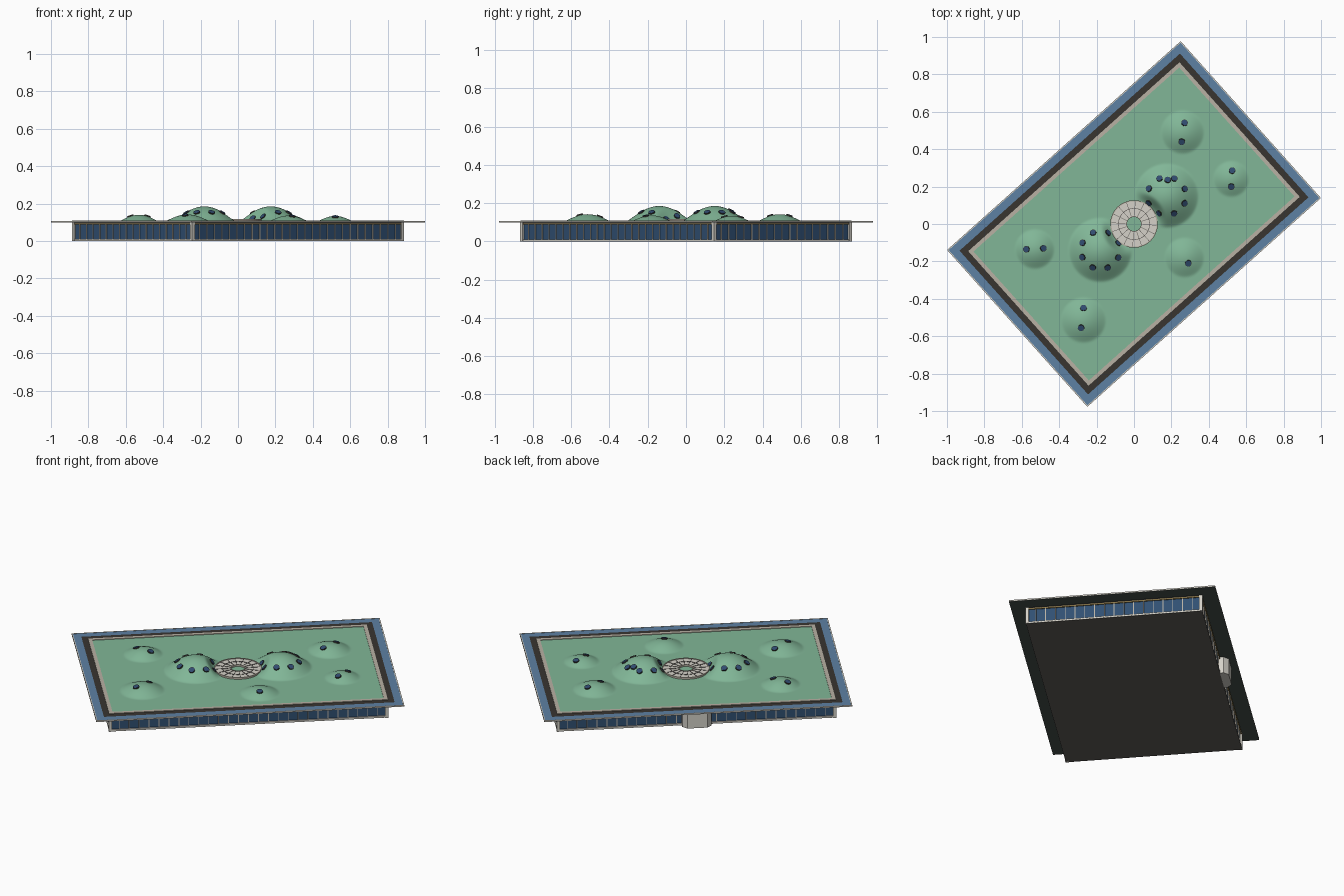
import bpy, bmesh, math
from mathutils import Vector, Matrix

if "Cube" in bpy.data.objects:
    bpy.data.objects.remove(bpy.data.objects["Cube"])

ROT = Matrix.Rotation(math.radians(41.8), 4, 'Z')
INV = ROT.inverted()
HX, HY = 0.8375, 0.5625        # roof half sizes
BX, BY = 0.757, 0.480          # wall half sizes


def mat(name, r, g, b):
    m = bpy.data.materials.new(name)
    m.diffuse_color = (r, g, b, 1)
    m.use_nodes = True
    m.node_tree.nodes["Principled BSDF"].inputs["Base Color"].default_value = m.diffuse_color
    return m


GREEN = mat("grass", .22, .47, .31)
BLUE = mat("solar_blue", .11, .22, .37)
DARK = mat("dark_gutter", .04, .035, .03)
TAN = mat("stone", .48, .44, .37)
PALE = mat("pale_metal", .66, .64, .58)
GLASS = mat("wall_glass", .03, .08, .17)
SKY = mat("skylight_glass", .03, .07, .16)
GOLD = mat("gold_trim", .35, .25, .09)
BASE = mat("base_grey", .12, .11, .10)
SOFFIT = mat("soffit", .06, .08, .07)


def finish(name, bm, material, smooth=False):
    bmesh.ops.recalc_face_normals(bm, faces=bm.faces[:])
    me = bpy.data.meshes.new(name)
    bm.to_mesh(me)
    bm.free()
    me.materials.append(material)
    if smooth:
        me.polygons.foreach_set("use_smooth", [True] * len(me.polygons))
    ob = bpy.data.objects.new(name, me)
    ob.matrix_world = ROT
    bpy.context.collection.objects.link(ob)
    return ob


def add_box(bm, c, s):
    bmesh.ops.create_cube(bm, size=1, matrix=Matrix.Translation(c) @ Matrix.Diagonal((*s, 1)))


def box(name, c, s, material):
    bm = bmesh.new()
    add_box(bm, c, s)
    return finish(name, bm, material)


def frame(name, ox, oy, w, z0, z1, material):
    """Mitred rectangular frame of width w."""
    bm = bmesh.new()
    loops = []
    for d, z in ((0, z0), (0, z1), (w, z1), (w, z0)):
        x, y = ox - d, oy - d
        loops.append([bm.verts.new(p) for p in ((x, y, z), (-x, y, z), (-x, -y, z), (x, -y, z))])
    for i in range(4):
        a, b = loops[i], loops[(i + 1) % 4]
        for k in range(4):
            j = (k + 1) % 4
            bm.faces.new((a[k], a[j], b[j], b[k]))
    return finish(name, bm, material)


def roof_frame(name, d0, d1, z0, z1, material):
    return frame(name, HX - d0, HY - d0, d1 - d0, z0, z1, material)


# Building body
box("floor_slab", (0, 0, .004), (2 * BX, 2 * BY, .008), BASE)
box("glass_walls", (0, 0, .051), (2 * BX - .012, 2 * BY - .012, .098), GLASS)
frame("base_trim", BX + .001, BY + .001, .012, .001, .011, PALE)
frame("gold_cornice", BX + .001, BY + .001, .012, .088, .094, GOLD)
frame("top_beam", BX, BY, .012, .094, .1, DARK)

# Vertical mullions and corner posts
bm = bmesh.new()
for half, other, n, swap in ((BX, BY, 28, False), (BY, BX, 18, True)):
    for i in range(1, n):
        t = -half + 2 * half * i / n
        for s in (-1, 1):
            c, d = (t, s * (other - .005)), (.004, .008)
            if swap:
                c, d = c[::-1], d[::-1]
            add_box(bm, (*c, .05), (*d, .08))
finish("mullions", bm, TAN)
bm = bmesh.new()
for sx in (-1, 1):
    for sy in (-1, 1):
        add_box(bm, (sx * (BX - .006), sy * (BY - .006), .05), (.018, .018, .1))
finish("corner_posts", bm, PALE)

# Entrance bay on the back left side
bm = bmesh.new()
plan = ((-.08, BY - .01), (-.08, BY + .02), (-.055, BY + .045),
        (.055, BY + .045), (.08, BY + .02), (.08, BY - .01))
f = bm.faces.new([bm.verts.new((x, y, 0)) for x, y in plan])
ext = bmesh.ops.extrude_face_region(bm, geom=[f])
bmesh.ops.translate(bm, vec=(0, 0, .098), verts=[v for v in ext["geom"] if isinstance(v, bmesh.types.BMVert)])
finish("entrance_bay", bm, PALE)

# Roof edge bands
roof_frame("canopy_soffit", .002, .1, .0985, .1005, SOFFIT)
roof_frame("canopy_rim", 0, .006, .099, .107, PALE)
roof_frame("solar_canopy", .006, .047, .1005, .106, BLUE)
roof_frame("roof_gutter", .047, .08, .1005, .106, DARK)
roof_frame("roof_parapet", .08, .1, .1, .109, TAN)

# Rolling green roof: x, y, radius, height
DOMES = [(.175, .15, .17, .079), (-.18, -.14, .17, .079), (.26, .49, .115, .036),
         (.52, .24, .095, .028), (.27, -.18, .105, .03), (-.53, -.135, .105, .034),
         (-.27, -.515, .12, .036)]
LOCAL = [(INV @ Vector((x, y, 0)), r, h) for x, y, r, h in DOMES]


def height(x, y):
    z = .106
    for c, r, h in LOCAL:
        t = ((x - c.x) ** 2 + (y - c.y) ** 2) / (r * r)
        if t < 1:
            z += h * (1 - t) ** 1.25
    k = min(1, max(0, (math.hypot(x, y) - .11) / .07))
    return .106 + (z - .106) * k * k * (3 - 2 * k)


bm = bmesh.new()
NX, NY = 190, 120
bmesh.ops.create_grid(bm, x_segments=NX, y_segments=NY, size=1)
for v in bm.verts:
    v.co.x *= HX - .098
    v.co.y *= HY - .098
    v.co.z = height(v.co.x, v.co.y)
finish("green_roof", bm, GREEN, True)

# Round skylights laid on the dome slopes
spots = []
for (cx, cy, *_), a0 in ((DOMES[0], 22), (DOMES[1], 22)):
    for i in range(8):
        a = math.radians(a0 + 45 * i)
        spots.append((cx + .103 * math.cos(a), cy + .1 * math.sin(a)))
spots += [(.18, .235), (.27, .54), (.255, .44), (.525, .285), (.52, .2), (.29, -.21),
          (-.575, -.135), (-.485, -.13), (-.27, -.45), (-.283, -.555)]
for name, rad, depth, lift, material in (("skylight_rims", .0175, .007, .0015, DARK),
                                         ("skylights", .0155, .007, .0025, SKY)):
    bm = bmesh.new()
    for x, y in spots:
        p = INV @ Vector((x, y, 0))
        e = .008
        n = Vector((height(p.x - e, p.y) - height(p.x + e, p.y),
                    height(p.x, p.y - e) - height(p.x, p.y + e), 2 * e)).normalized()
        p.z = height(p.x, p.y)
        M = Matrix.Translation(p + n * lift) @ n.to_track_quat('Z', 'Y').to_matrix().to_4x4()
        bmesh.ops.create_cone(bm, cap_ends=True, segments=16, radius1=rad, radius2=rad,
                              depth=depth, matrix=M)
    finish(name, bm, material)


# Central courtyard canopy: open ring with ribs
def ring(name, r0, r1, z0, z1, material, n=48):
    bm = bmesh.new()
    rows = []
    for i in range(n):
        a = 2 * math.pi * i / n
        rows.append([bm.verts.new((r * math.cos(a), r * math.sin(a), z))
                     for r, z in ((r0, z0), (r1, z0), (r1, z1), (r0, z1))])
    for i in range(n):
        a, b = rows[i], rows[(i + 1) % n]
        for k in range(4):
            bm.faces.new((a[k], a[(k + 1) % 4], b[(k + 1) % 4], b[k]))
    return finish(name, bm, material)


ring("courtyard_glass", .04, .125, .108, .114, PALE)
ring("courtyard_outer_rim", .121, .127, .106, .117, TAN)
ring("courtyard_middle_ring", .082, .085, .113, .116, BASE)
ring("courtyard_inner_rim", .038, .042, .106, .117, TAN)
bm = bmesh.new()
for i in range(16):
    M = Matrix.Rotation(2 * math.pi * i / 16, 4, 'Z') @ Matrix.Translation((.082, 0, .114))
    bmesh.ops.create_cube(bm, size=1, matrix=M @ Matrix.Diagonal((.08, .0025, .004, 1)))
finish("courtyard_ribs", bm, BASE)
